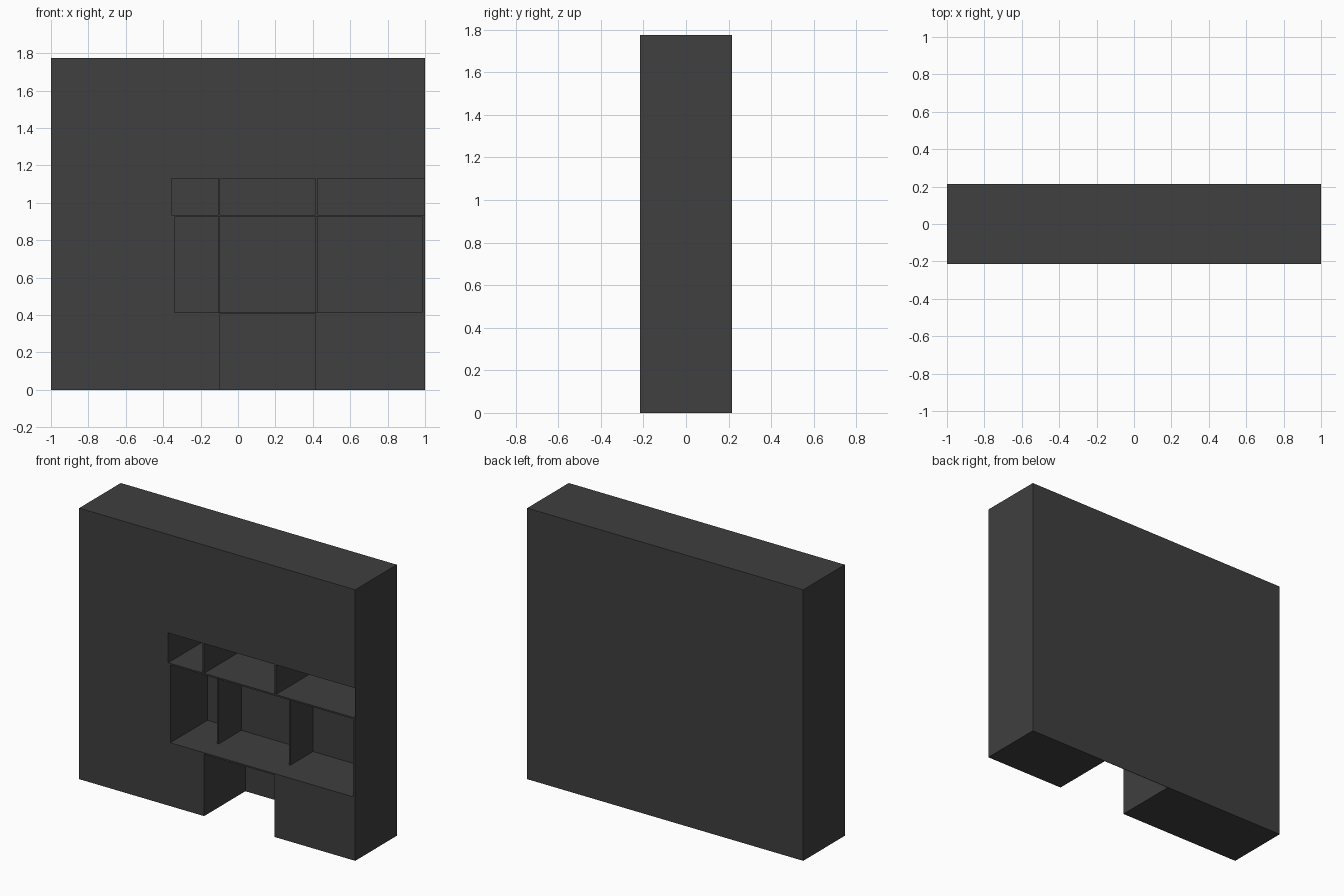
import bpy

if "Cube" in bpy.data.objects:
    bpy.data.objects.remove(bpy.data.objects["Cube"])

F, B = -0.215, 0.215   # front and back planes

mat = bpy.data.materials.new("dark_grey")
mat.diffuse_color = (0.05, 0.05, 0.05, 1)
mat.use_nodes = True
mat.node_tree.nodes["Principled BSDF"].inputs["Base Color"].default_value = mat.diffuse_color


def box(name, x0, x1, y0, y1, z0, z1):
    bpy.ops.mesh.primitive_cube_add(size=1)
    o = bpy.context.object
    o.name = name
    o.location = ((x0 + x1) / 2, (y0 + y1) / 2, (z0 + z1) / 2)
    o.scale = (x1 - x0, y1 - y0, z1 - z0)
    bpy.ops.object.transform_apply(location=True, scale=True)
    o.data.materials.append(mat)
    return o


def cut(target, *dims):
    cutter = box("cutter", *dims)
    m = target.modifiers.new("cut", 'BOOLEAN')
    m.operation, m.solver, m.object = 'DIFFERENCE', 'EXACT', cutter
    bpy.context.view_layer.objects.active = target
    bpy.ops.object.modifier_apply(modifier=m.name)
    bpy.data.objects.remove(cutter)


# Wall block
wall = box("wall_unit", -1, 1, F, B, 0, 1.775)

# Upper row of three cubbies, flush dividers between them
for x0, x1 in ((-0.355, -0.105), (-0.095, 0.415), (0.425, 0.997)):
    cut(wall, x0, x1, F - 0.1, B - 0.004, 0.935, 1.13)

# Wide middle compartment
cut(wall, -0.34, 0.985, F - 0.1, 0.17, 0.415, 0.925)

# Knee opening, open at the floor with a thin back panel
cut(wall, -0.095, 0.415, F - 0.1, B - 0.003, -0.1, 0.405)

# Set-back dividers in the middle compartment
for i, x in enumerate((-0.1, 0.42)):
    box(f"middle_divider_{i + 1}", x - 0.005, x + 0.005, F + 0.15, 0.17, 0.415, 0.925)
